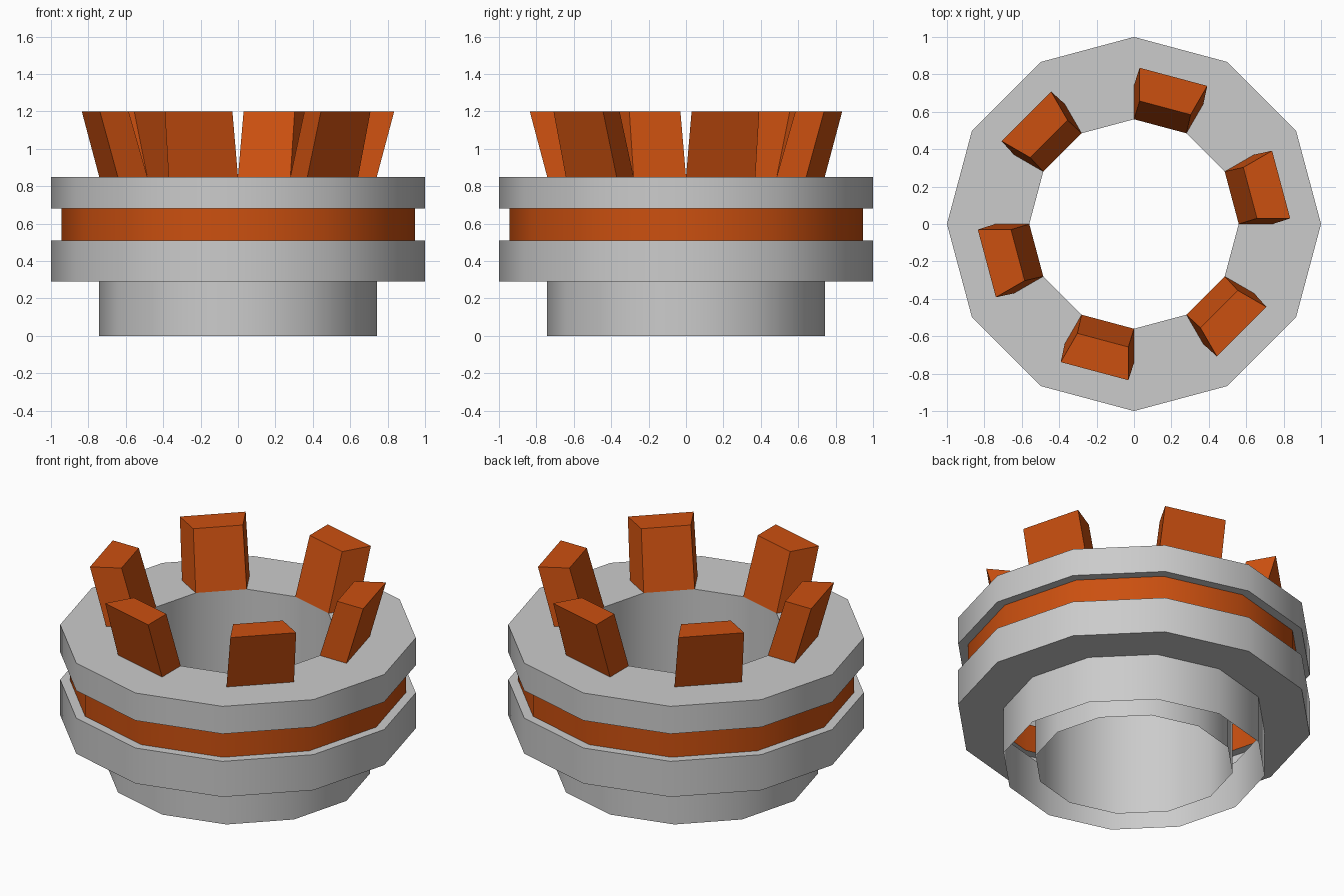
import bpy
from math import cos, sin, pi, radians

if "Cube" in bpy.data.objects:
    bpy.data.objects.remove(bpy.data.objects["Cube"])

SIDES = 12
R_IN, R_MID = 0.56, 0.742

orange = bpy.data.materials.new("orange")
orange.diffuse_color = (0.60, 0.08, 0.005, 1)
orange.use_nodes = True
orange.node_tree.nodes["Principled BSDF"].inputs["Base Color"].default_value = orange.diffuse_color


def polar(r, angle, z):
    return (r * cos(angle), r * sin(angle), z)


def make_object(name, verts, faces, material=None):
    mesh = bpy.data.meshes.new(name)
    mesh.from_pydata(verts, [], faces)
    mesh.update()
    obj = bpy.data.objects.new(name, mesh)
    bpy.context.collection.objects.link(obj)
    if material:
        mesh.materials.append(material)
    bpy.ops.object.select_all(action='DESELECT')
    obj.select_set(True)
    bpy.context.view_layer.objects.active = obj
    bpy.ops.object.shade_smooth_by_angle(angle=radians(40))
    return obj


def lathe(name, profile, material=None, open_step=None):
    """Open sheet of revolution; open_step leaves every other face of that step out."""
    n = len(profile)
    verts = [polar(r, 2 * pi * i / SIDES, z) for i in range(SIDES) for r, z in profile]
    faces = []
    for i in range(SIDES):
        a, b = i * n, (i + 1) % SIDES * n
        for j in range(n - 1):
            if j == open_step and i % 2 == 0:
                continue
            faces.append((a + j, b + j, b + j + 1, a + j + 1))
    return make_object(name, verts, faces, material)


# Lower spigot and flange, open underneath
lathe("lower_flange", [(R_MID, 0), (R_MID, 0.29), (1, 0.29), (1, 0.51), (0.945, 0.51)])

# Recessed coloured band
lathe("groove_band", [(0.945, 0.51), (0.945, 0.68)], orange)

# Upper flange, flat top and central bore
lathe("upper_flange_and_bore",
      [(0.945, 0.68), (1, 0.68), (1, 0.85), (R_MID, 0.85), (R_IN, 0.85), (R_IN, 0)],
      open_step=3)

# Six teeth rising out of the top, leaning outward and tapering slightly
LEAN, TAPER = 0.1, 0.975
apothem = cos(pi / SIDES)
centre_r = (R_IN + R_MID) / 2 * apothem
for k in range(6):
    start = k * pi / 3
    mid = start + pi / SIDES
    base = [polar(R_IN, start, 0.85), polar(R_MID, start, 0.85),
            polar(R_MID, start + pi / 6, 0.85), polar(R_IN, start + pi / 6, 0.85)]
    cx, cy, _ = polar(centre_r, mid, 0)
    dx, dy, _ = polar(LEAN, mid, 0)
    top = [(cx + (x - cx) * TAPER + dx, cy + (y - cy) * TAPER + dy, 1.2) for x, y, _ in base]
    sides = [(i, (i + 1) % 4, (i + 1) % 4 + 4, i + 4) for i in range(4)]
    make_object(f"tooth_{k + 1}", base + top, sides + [(4, 5, 6, 7)], orange)
